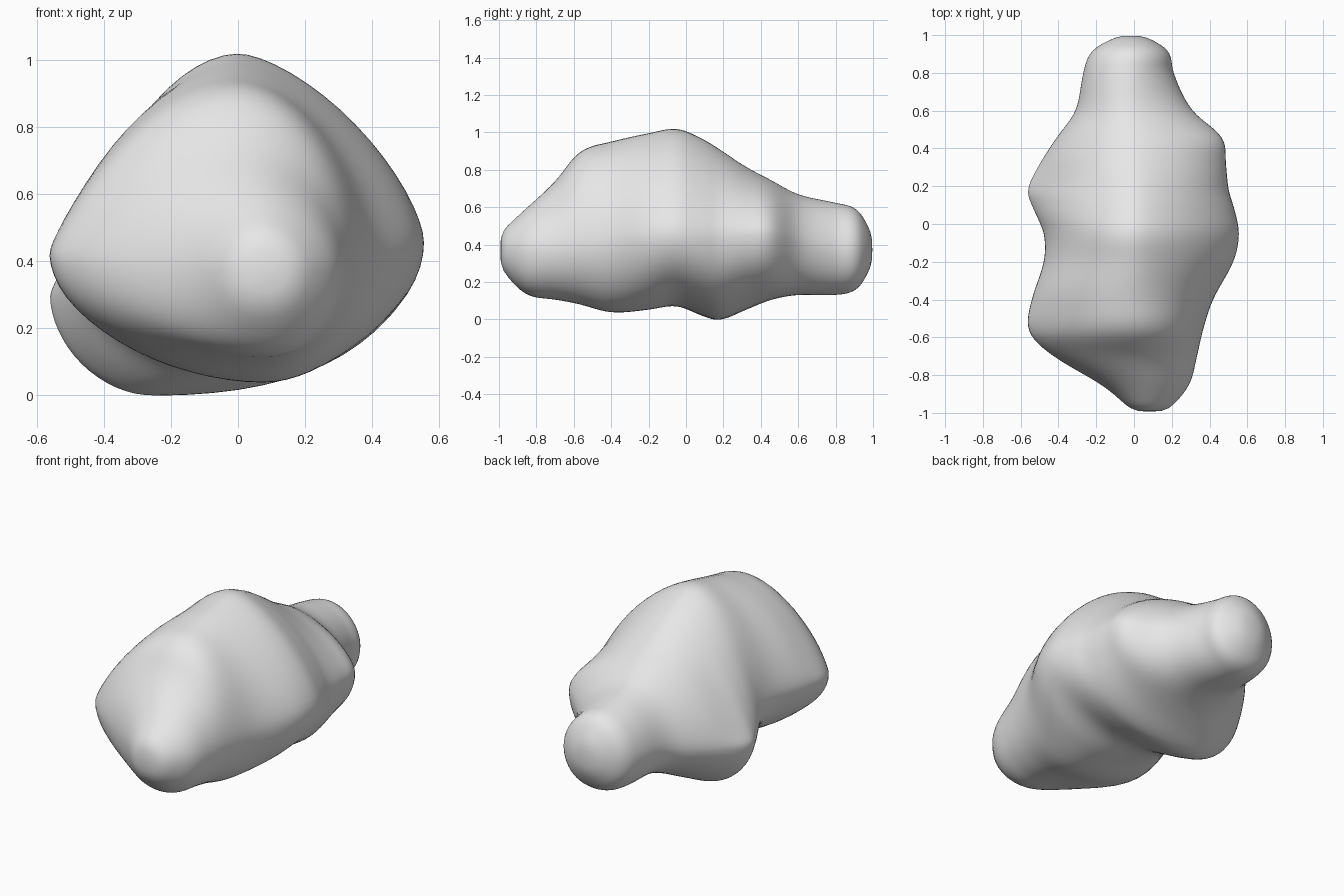
import bpy, bmesh, math

if "Cube" in bpy.data.objects:
    bpy.data.objects.remove(bpy.data.objects["Cube"])

# Cross-sections along y:
# y, x left, x right, z bottom, z top, x of top, x of bottom, z of left, z of right
SECTIONS = [
    (-1.00, 0.00, 0.17, 0.28, 0.46, 0.08, 0.08, 0.37, 0.37),
    (-0.86, -0.16, 0.29, 0.135, 0.59, 0.06, 0.08, 0.37, 0.37),
    (-0.70, -0.43, 0.335, 0.105, 0.74, 0.00, 0.08, 0.40, 0.38),
    (-0.57, -0.56, 0.365, 0.08, 0.90, -0.02, 0.08, 0.42, 0.40),
    (-0.40, -0.545, 0.42, 0.035, 0.955, -0.02, 0.08, 0.43, 0.42),
    (-0.20, -0.48, 0.53, 0.05, 1.00, 0.00, 0.06, 0.42, 0.45),
    (-0.05, -0.48, 0.56, 0.07, 1.025, 0.00, -0.05, 0.38, 0.46),
    (0.08, -0.535, 0.535, 0.02, 0.975, 0.00, -0.20, 0.32, 0.45),
    (0.18, -0.565, 0.505, -0.005, 0.915, 0.00, -0.26, 0.30, 0.45),
    (0.32, -0.50, 0.49, 0.05, 0.82, 0.00, -0.20, 0.31, 0.46),
    (0.46, -0.41, 0.47, 0.105, 0.745, 0.00, -0.05, 0.33, 0.46),
    (0.60, -0.31, 0.31, 0.13, 0.67, -0.03, 0.00, 0.36, 0.41),
    (0.80, -0.27, 0.21, 0.13, 0.625, -0.03, -0.02, 0.37, 0.37),
    (0.92, -0.22, 0.18, 0.165, 0.585, -0.02, -0.02, 0.37, 0.37),
    (1.00, -0.08, 0.05, 0.30, 0.45, -0.02, -0.02, 0.37, 0.37),
]
STEPS, SEGMENTS = 6, 64


def slope(i, k):
    a, b = SECTIONS[max(i - 1, 0)], SECTIONS[min(i + 1, len(SECTIONS) - 1)]
    return (b[k] - a[k]) / (b[0] - a[0])


def between(i, t):
    """Smooth blend of section i and the next one."""
    a, b = SECTIONS[i], SECTIONS[i + 1]
    h = b[0] - a[0]
    out = [a[0] + h * t]
    for k in range(1, 9):
        out.append((2*t**3 - 3*t**2 + 1) * a[k] + (t**3 - 2*t**2 + t) * h * slope(i, k)
                   + (3*t**2 - 2*t**3) * b[k] + (t**3 - t**2) * h * slope(i + 1, k))
    return out


def near(y, centre, width):
    return math.exp(-((y - centre) / width) ** 2)


def roundness(y, right, top):
    """Exponents of one rounded quarter, sideways and upwards."""
    if right and top:
        return 1.5 + 0.4 * y * y + 0.5 * near(y, -0.55, 0.2), 1.45 + 0.55 * y * y
    if top:     # two low lobes on the left
        lobes = near(y, -0.55, 0.17) + near(y, 0.2, 0.15)
        return 1.85 + 0.2 * y * y, 1.4 + 0.6 * y * y - 0.45 * lobes
    e = 1.85 + 0.35 * y * y
    if right:   # fuller belly on the right
        e += 0.45 * near(y, 0.2, 0.25)
    return e, e


def ring_points(s):
    """Closed outline made of four rounded quarters."""
    y, xl, xr, zb, zt, xt, xb, zl, zr = s
    for j in range(SEGMENTS):
        a = 2 * math.pi * j / SEGMENTS
        c, n = math.cos(a), math.sin(a)
        p, q = roundness(y, c >= 0, n >= 0)
        u, v = abs(c) ** (2 / p), abs(n) ** (2 / q)
        xm, zm = (xt, zt) if n >= 0 else (xb, zb)
        xs, zs = (xr, zr) if c >= 0 else (xl, zl)
        yield (xm + (xs - xm) * u, y, zs + (zm - zs) * v)


# Lumpy body lofted through the sections
bm = bmesh.new()
sections = [between(i, k / STEPS) for i in range(len(SECTIONS) - 1) for k in range(STEPS)]
sections.append(list(SECTIONS[-1]))
rings = [[bm.verts.new(p) for p in ring_points(s)] for s in sections]
for a, b in zip(rings, rings[1:]):
    for j in range(SEGMENTS):
        k = (j + 1) % SEGMENTS
        bm.faces.new((a[j], a[k], b[k], b[j]))
for end in (rings[0], rings[-1]):
    cap = bm.faces.new(end)
    bmesh.ops.poke(bm, faces=[cap])
bmesh.ops.recalc_face_normals(bm, faces=bm.faces[:])
for f in bm.faces:
    f.smooth = True

mesh = bpy.data.meshes.new("rock_body")
bm.to_mesh(mesh)
bm.free()
rock = bpy.data.objects.new("rock_body", mesh)
bpy.context.collection.objects.link(rock)

# Soften the section seams
soft = rock.modifiers.new("soften", 'SMOOTH')
soft.factor = 0.5
soft.iterations = 10

grey = bpy.data.materials.new("light grey")
grey.diffuse_color = (0.8, 0.8, 0.8, 1)
grey.use_nodes = True
grey.node_tree.nodes["Principled BSDF"].inputs["Base Color"].default_value = grey.diffuse_color
mesh.materials.append(grey)
